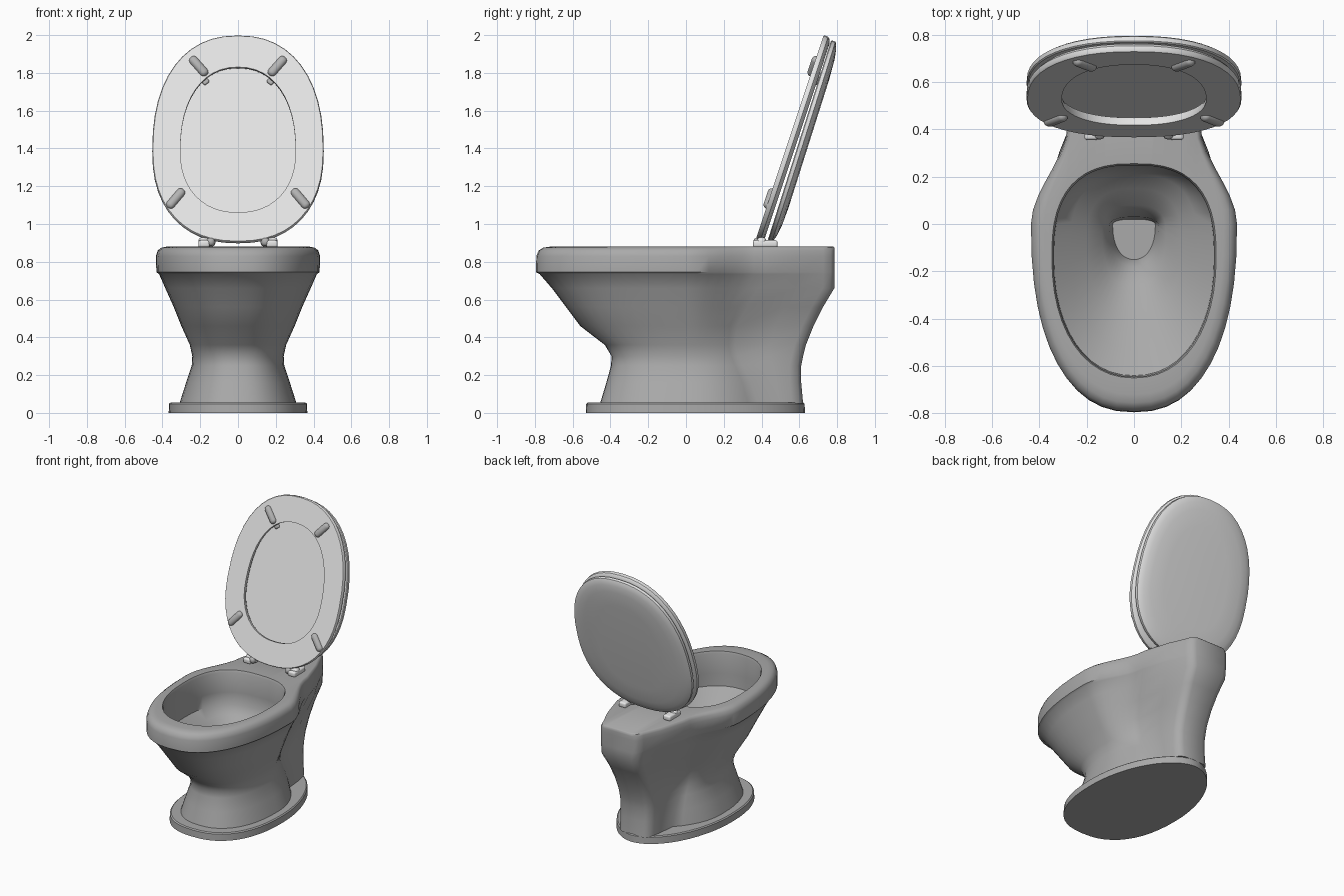
import bpy, bmesh, math
from mathutils import Matrix, Vector

cube = bpy.data.objects.get("Cube")
if cube:
    bpy.data.objects.remove(cube, do_unlink=True)


def material(name, c):
    m = bpy.data.materials.new(name)
    m.use_nodes = True
    m.diffuse_color = (c, c, c, 1)
    m.node_tree.nodes["Principled BSDF"].inputs["Base Color"].default_value = (c, c, c, 1)
    return m


ceramic = material("grey ceramic", 0.4)
plastic = material("light seat plastic", 0.78)
rubber = material("grey rubber", 0.45)
fitting = material("white fitting", 0.8)


def finish(bm, name, mat, angle=35):
    bmesh.ops.recalc_face_normals(bm, faces=bm.faces)
    mesh = bpy.data.meshes.new(name)
    bm.to_mesh(mesh)
    bm.free()
    ob = bpy.data.objects.new(name, mesh)
    bpy.context.collection.objects.link(ob)
    mesh.materials.append(mat)
    bpy.ops.object.select_all(action="DESELECT")
    ob.select_set(True)
    bpy.context.view_layer.objects.active = ob
    bpy.ops.object.shade_smooth_by_angle(angle=math.radians(angle))
    return ob


def loft(name, rings, mat, closed=False, angle=35):
    """Skin matching rings; cap both ends, or join last to first."""
    bm = bmesh.new()
    loops = [[bm.verts.new(p) for p in r] for r in rings]
    pairs = list(zip(loops, loops[1:]))
    if closed:
        pairs.append((loops[-1], loops[0]))
    else:
        bm.faces.new(loops[0])
        bm.faces.new(loops[-1])
    for a, b in pairs:
        for i in range(len(a)):
            j = (i + 1) % len(a)
            bm.faces.new((a[i], a[j], b[j], b[i]))
    return finish(bm, name, mat, angle)


def mirrored(half, z):
    """Close a half outline, front to back, across x = 0."""
    return [(x, y, z) for x, y in half] + [(-x, y, z) for x, y in half[-2:0:-1]]


STEPS = 12


def quarter(w, y_tip, yc, power):
    """Blunted quarter oval from the tip on x = 0 out to the full half width."""
    pts = []
    for i in range(STEPS + 1):
        a = i * math.pi / 2 / STEPS
        pts.append((w * math.sin(a) ** (2 / power),
                    yc + (y_tip - yc) * max(math.cos(a), 0) ** (2 / power)))
    return pts


def body_ring(z, w, yf, yc, neck, yn, tail, yb):
    """Oval front meeting a rear column: creased low down, flowing higher up."""
    flow = min(max((z - 0.3) / 0.35, 0), 1)
    half = quarter(w, yf, yc, 2.35)
    for i in range(1, 8):
        t = i / 7
        ease = flow * t * t * (3 - 2 * t) + (1 - flow) * t ** 2.2
        half.append((w + (neck - w) * ease, yc + (yn - yc) * t))
    mid = neck + (tail - neck) * 0.5
    half += [(mid, (yn + yb) / 2), (tail, yb - 0.06), (tail - 0.015, yb - 0.02),
             (tail - 0.05, yb), (0, yb)]
    return mirrored(half, z)


def egg_ring(z, w, yf, yb, yc, front_power, back_power):
    return mirrored(quarter(w, yf, yc, front_power)
                    + quarter(w, yb, yc, back_power)[-2::-1], z)


# Pedestal, rim and basin in one skin
outside = [
    (0.05, 0.31, -0.455, 0.02, 0.155, 0.38, 0.13, 0.62),
    (0.16, 0.275, -0.422, 0.02, 0.155, 0.345, 0.13, 0.61),
    (0.25, 0.245, -0.397, 0.02, 0.155, 0.30, 0.13, 0.61),
    (0.30, 0.242, -0.394, 0.02, 0.155, 0.275, 0.13, 0.62),
    (0.36, 0.255, -0.43, 0.02, 0.16, 0.26, 0.13, 0.635),
    (0.46, 0.30, -0.56, 0.01, 0.185, 0.27, 0.135, 0.675),
    (0.56, 0.34, -0.635, 0, 0.225, 0.32, 0.145, 0.725),
    (0.66, 0.385, -0.71, 0, 0.255, 0.38, 0.16, 0.785),
    (0.735, 0.418, -0.775, 0, 0.275, 0.42, 0.165, 0.787),
    (0.745, 0.432, -0.795, 0, 0.28, 0.42, 0.167, 0.787),
    (0.83, 0.435, -0.792, 0, 0.28, 0.42, 0.167, 0.787),
    (0.86, 0.425, -0.78, 0, 0.275, 0.42, 0.165, 0.787),
    (0.875, 0.405, -0.755, 0, 0.268, 0.42, 0.16, 0.785),
    (0.88, 0.38, -0.72, 0, 0.26, 0.42, 0.15, 0.78),
]
inside = [
    (0.88, 0.347, -0.65, 0.255), (0.865, 0.34, -0.645, 0.248),
    (0.72, 0.34, -0.645, 0.247), (0.63, 0.338, -0.64, 0.245),
    (0.575, 0.27, -0.53, 0.21), (0.515, 0.20, -0.41, 0.15),
    (0.455, 0.135, -0.27, 0.08), (0.39, 0.105, -0.18, 0.03),
    (0.31, 0.09, -0.15, 0.02),
]
rings = [body_ring(*r) for r in outside]
rings += [egg_ring(z, w, yf, yb, (yf + yb) / 2 + 0.06, 2.2, 2.6)
          for z, w, yf, yb in inside]
loft("bowl", rings, ceramic, angle=46)

# Foot plate
foot = [egg_ring(z, 0.367 - d, -0.53 + d, 0.63 - d, 0, 2.4, 1.9)
        for z, d in ((0, 0), (0.048, 0.002), (0.055, 0.01))]
loft("foot_plate", foot, ceramic)


def oval(w, low, high, mid, depth, power, count=48):
    """Rounded oval in the hinged plane: x across, y along, z depth."""
    pts = []
    for i in range(count):
        a = 2 * math.pi * i / count
        c, s = math.cos(a), math.sin(a)
        x = w * math.copysign(abs(c) ** (2 / power), c)
        r = (high - mid) if s > 0 else (mid - low)
        pts.append((x, mid + r * math.copysign(abs(s) ** (2 / power), s), depth))
    return pts


def hinged(y, z, tilt):
    """Plane axes to world: along the panel, with depth toward the back."""
    s, c = math.sin(math.radians(tilt)), math.cos(math.radians(tilt))
    return Matrix(((1, 0, 0, 0), (0, s, c, y), (0, c, -s, z), (0, 0, 0, 1)))


seat_frame = hinged(0.368, 0.915, 18.4)
lid_frame = hinged(0.433, 0.915, 17.6)


def place(ring, frame):
    return [frame @ Vector(p) for p in ring]


# Seat ring, raised
def seat_outer(d, depth):
    return oval(0.454 - d, d - 0.01, 1.143 - d, 0.50, depth, 2.3)


def seat_hole(d, depth):
    return oval(0.305 + d, 0.155 - d, 0.965 + d, 0.50, depth, 2.25)


seat = [seat_outer(0.004, 0), seat_outer(0, 0.006), seat_outer(0, 0.025),
        seat_outer(0.012, 0.038), seat_outer(0.035, 0.044),
        seat_hole(0.03, 0.044), seat_hole(0.008, 0.036),
        seat_hole(0, 0.02), seat_hole(0, 0)]
loft("seat", [place(r, seat_frame) for r in seat], plastic, closed=True)

# Lid with a softly domed back
lid = [oval(0.453 - d, d, 1.11 - d, 0.49, depth, 2.3)
       for d, depth in ((0.005, 0), (0, 0.005), (0, 0.024), (0.012, 0.031),
                        (0.04, 0.04), (0.09, 0.048), (0.2, 0.053))]
loft("lid", [place(r, lid_frame) for r in lid], plastic)


def block(name, size, matrix, bevel, mat):
    bm = bmesh.new()
    bmesh.ops.create_cube(bm, size=1)
    bmesh.ops.scale(bm, vec=size, verts=bm.verts)
    bmesh.ops.bevel(bm, geom=bm.edges[:], offset=bevel, segments=4,
                    profile=0.5, affect="EDGES")
    bmesh.ops.transform(bm, matrix=matrix, verts=bm.verts)
    return finish(bm, name, mat, 50)


for side, label in ((1, "left"), (-1, "right")):
    # Rubber pads on the seat underside and between seat and lid
    for end, x, v, lean in (("upper", 0.208, 0.97, -40), ("lower", 0.33, 0.232, 39)):
        m = (seat_frame @ Matrix.Translation((side * x, v, 0.004))
             @ Matrix.Rotation(math.radians(side * lean), 4, "Z"))
        block(f"{label}_{end}_pad", (0.048, 0.13, 0.048), m, 0.022, rubber)
    m = (lid_frame @ Matrix.Translation((side * 0.185, 0.895, -0.003))
         @ Matrix.Rotation(math.radians(side * -40), 4, "Z"))
    block(f"{label}_lid_pad", (0.035, 0.07, 0.02), m, 0.008, rubber)

    # Hinge foot, barrel and knuckle
    block(f"{label}_hinge_foot", (0.06, 0.13, 0.038),
          Matrix.Translation((side * 0.18, 0.42, 0.895)), 0.012, fitting)
    block(f"{label}_hinge_barrel", (0.09, 0.05, 0.05),
          Matrix.Translation((side * 0.165, 0.40, 0.905)), 0.02, fitting)
    block(f"{label}_hinge_knuckle", (0.045, 0.05, 0.045),
          Matrix.Translation((side * 0.145, 0.382, 0.905)), 0.02, rubber)
